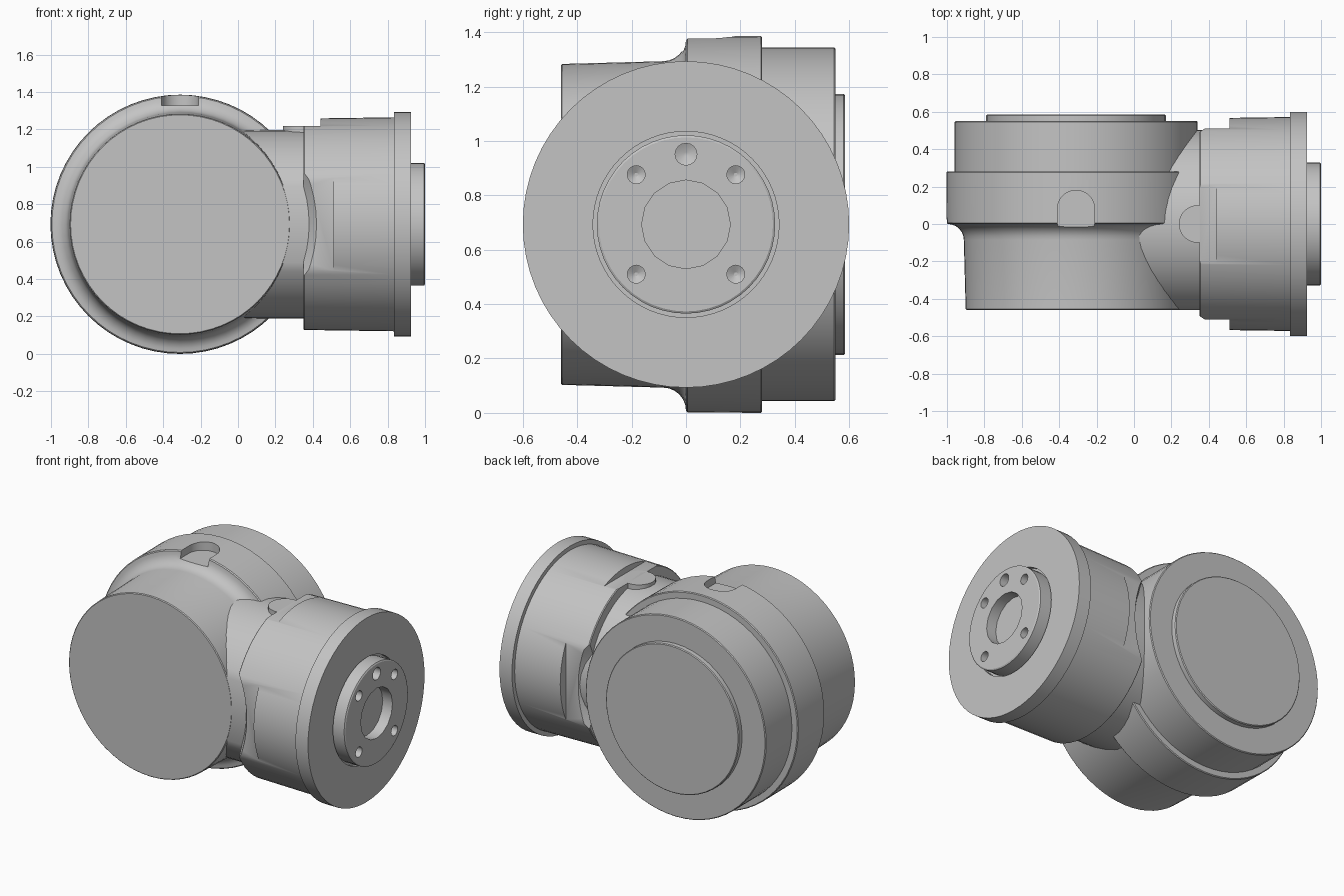
import bpy, bmesh, math
from mathutils import Matrix, Vector

cube = bpy.data.objects.get("Cube")
if cube:
    bpy.data.objects.remove(cube, do_unlink=True)

Z = 0.693      # height of both joint axes
BX = -0.31     # x of the main joint axis
BODY = Vector((BX, 0, Z))
ARM = Vector((0, 0, Z))

grey = bpy.data.materials.new("machined grey")
grey.use_nodes = True
COLOUR = (0.55, 0.55, 0.55, 1)
grey.diffuse_color = COLOUR
grey.node_tree.nodes["Principled BSDF"].inputs["Base Color"].default_value = COLOUR


def add_object(name, bm):
    bmesh.ops.recalc_face_normals(bm, faces=bm.faces)
    mesh = bpy.data.meshes.new(name)
    bm.to_mesh(mesh)
    bm.free()
    mesh.materials.append(grey)
    obj = bpy.data.objects.new(name, mesh)
    bpy.context.collection.objects.link(obj)
    return obj


def lathe(name, profile, axis, origin, sides=48):
    """Revolve (position, radius) pairs around an axis through origin."""
    bm = bmesh.new()
    rings = []
    for t, r in profile:
        ring = []
        for i in range(sides):
            a = 2 * math.pi * i / sides
            u, v = r * math.cos(a), r * math.sin(a)
            offset = {"x": (t, u, v), "y": (u, t, v), "z": (u, v, t)}[axis]
            ring.append(bm.verts.new(origin + Vector(offset)))
        rings.append(ring)
    for lower, upper in zip(rings, rings[1:]):
        for i in range(sides):
            j = (i + 1) % sides
            bm.faces.new((lower[i], lower[j], upper[j], upper[i]))
    bm.faces.new(rings[0])
    bm.faces.new(rings[-1])
    return add_object(name, bm)


def box(name, low, high):
    bm = bmesh.new()
    low, high = Vector(low), Vector(high)
    bmesh.ops.create_cube(bm, size=1, matrix=Matrix.Translation((low + high) / 2)
                          @ Matrix.Diagonal((high - low).to_4d()))
    return add_object(name, bm)


def cut(target, cutters):
    bpy.context.view_layer.objects.active = target
    for cutter in cutters:
        cutter.hide_render = True
        mod = target.modifiers.new("cut", "BOOLEAN")
        mod.operation = "DIFFERENCE"
        mod.solver = "EXACT"
        mod.object = cutter
        bpy.ops.object.modifier_apply(modifier=mod.name)
        bpy.data.objects.remove(cutter, do_unlink=True)


# Main joint housing: front barrel, concave fillet, collar and rear drum
fillet = [(-0.085 + 0.085 * math.sin(a), 0.685 - 0.085 * math.cos(a))
          for a in [math.pi / 2 * k / 6 for k in range(7)]]
housing = lathe("main_housing",
                [(-0.46, 0.585), (-0.455, 0.59)] + fillet +
                [(0.006, 0.691), (0.275, 0.693), (0.28, 0.688), (0.28, 0.65),
                 (0.545, 0.65), (0.55, 0.645)], "y", BODY, 64)

# Arched notch on top of the collar
floor = Z + 0.635
cut(housing, [
    box("notch_slot", (BX - 0.1, -0.15, floor), (BX + 0.1, 0.08, 1.6)),
    lathe("notch_end", [(floor, 0.1), (1.6, 0.1)], "z", Vector((BX, 0.08, 0)), 32),
])

lathe("rear_cover", [(0.54, 0.48), (0.58, 0.48), (0.585, 0.475)], "y", BODY)

# Neck joining the housing to the arm, flush with the front face
neck = lathe("neck", [(-0.25, 0.503), (0.46, 0.503)], "x", ARM)
cut(neck, [box("neck_trim", (-1, -1, -1), (1, -0.459, 2))])

# Arm barrel with flange and a seat for the output disc
arm = lathe("arm_barrel",
            [(0.35, 0.56), (0.355, 0.565), (0.835, 0.572), (0.835, 0.6),
             (0.925, 0.6), (0.925, 0.342), (0.9, 0.342)], "x", ARM, 64)
cut(arm, [
    box("left_flat", (0.2, -0.8, 0), (0.51, -0.51, 1.5)),
    box("right_flat", (0.2, 0.51, 0), (0.51, 0.8, 1.5)),
    box("top_flat", (0.2, -0.8, Z + 0.525), (0.44, 0.8, 1.6)),
    # conical clearance around the main joint on both sides
    lathe("front_clearance", [(-0.8, 0.73), (-0.51, 0.73), (-0.42, 0.66)], "y", BODY, 64),
    lathe("back_clearance", [(0.42, 0.66), (0.51, 0.73), (0.8, 0.73)], "y", BODY, 64),
])

# Round locating boss on top of the neck
lathe("neck_boss", [(Z + 0.3, 0.1), (Z + 0.525, 0.1)], "z", Vector((0.34, 0, 0)), 32)

# Output disc with centre bore and screw holes
disc = lathe("output_disc", [(0.89, 0.328), (0.995, 0.328), (1.0, 0.32)], "x", ARM)
holes = [lathe("bore", [(0.93, 0.163), (1.1, 0.163)], "x", ARM, 16)]
for y, z, r in [(-0.183, -0.183, 0.033), (0.183, -0.183, 0.033),
                (-0.183, 0.183, 0.033), (0.183, 0.183, 0.033), (0, 0.258, 0.04)]:
    holes.append(lathe("screw_hole", [(0.93, r * 0.2), (0.945, r), (1.1, r)], "x",
                       ARM + Vector((0, y, z)), 16))
cut(disc, holes)

# Smooth shading with crisp edges
bpy.ops.object.select_all(action="DESELECT")
for obj in bpy.context.collection.objects:
    if obj.type == "MESH":
        obj.select_set(True)
        bpy.context.view_layer.objects.active = obj
bpy.ops.object.shade_smooth_by_angle(angle=math.radians(30))
